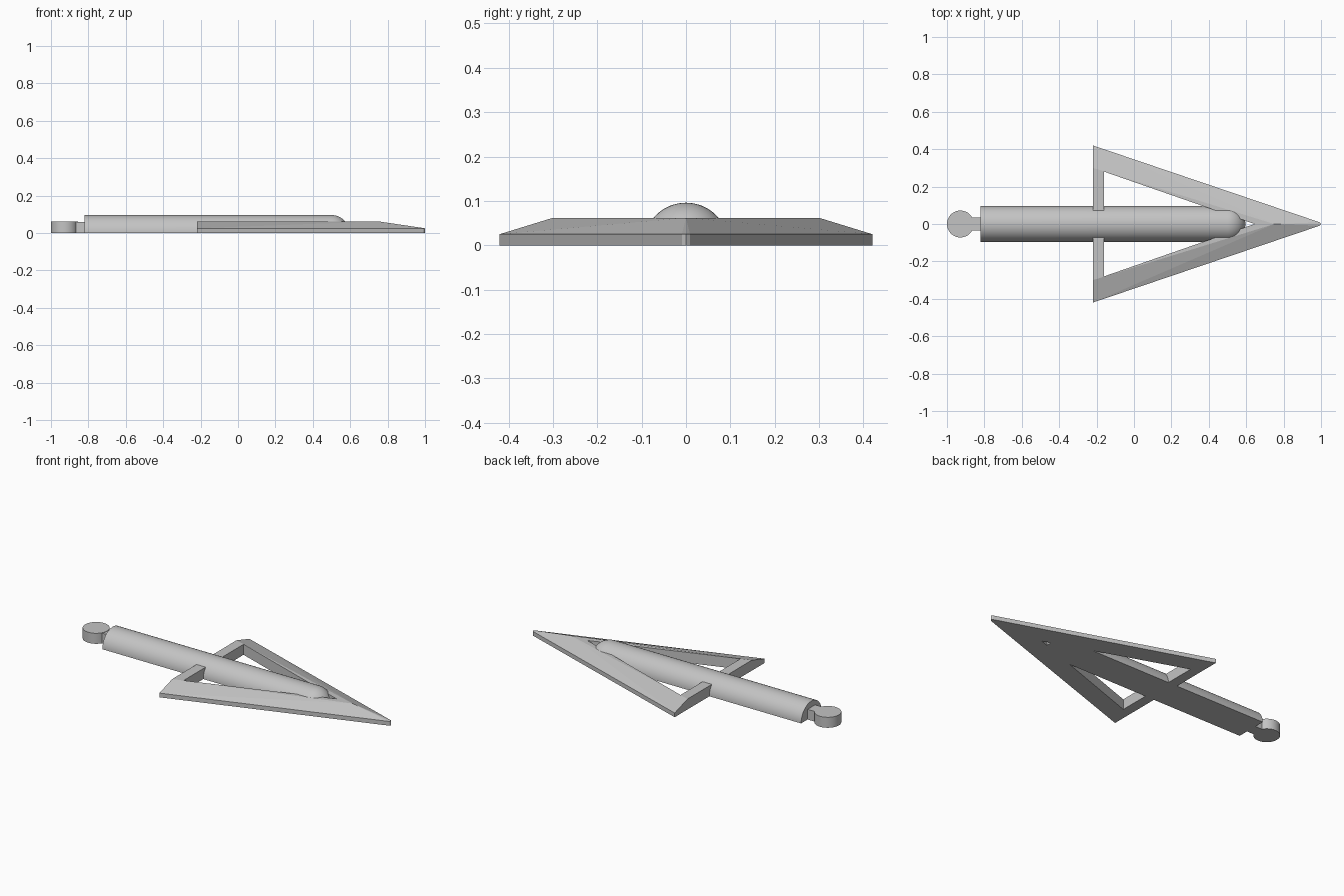
import bpy
import bmesh
from math import cos, sin, pi, radians

if "Cube" in bpy.data.objects:
    bpy.data.objects.remove(bpy.data.objects["Cube"], do_unlink=True)

grey = bpy.data.materials.new("plain grey")
grey.use_nodes = True
colour = (0.55, 0.55, 0.55, 1)
grey.diffuse_color = colour
grey.node_tree.nodes["Principled BSDF"].inputs["Base Color"].default_value = colour

HIGH, LOW = 0.062, 0.025


def finish(name, bm, smooth=False):
    """Turn a bmesh into a named, coloured object."""
    bmesh.ops.recalc_face_normals(bm, faces=bm.faces)
    mesh = bpy.data.meshes.new(name)
    bm.to_mesh(mesh)
    bm.free()
    obj = bpy.data.objects.new(name, mesh)
    bpy.context.collection.objects.link(obj)
    mesh.materials.append(grey)
    if smooth:
        bpy.ops.object.select_all(action="DESELECT")
        obj.select_set(True)
        bpy.context.view_layer.objects.active = obj
        bpy.ops.object.shade_smooth_by_angle(angle=radians(35))
    return obj


# Triangular head: bevelled top surface, mirrored and extruded to the ground
points = {
    "corner": (-0.22, 0.42, LOW), "tip_side": (0.993, 0.009, LOW), "tip": (1, 0, LOW),
    "ridge_back": (-0.22, 0.30, HIGH), "ridge_front": (0.75, 0, HIGH),
    "hole_corner": (-0.16, 0.28, HIGH), "hole_front": (0.645, 0, HIGH),
    "bar_back": (-0.22, 0, HIGH), "bar_front": (-0.16, 0, HIGH),
}
panels = [
    ("corner", "ridge_front", "ridge_back"),
    ("corner", "tip_side", "ridge_front"),
    ("tip_side", "tip", "ridge_front"),
    ("ridge_back", "ridge_front", "hole_front", "hole_corner"),
    ("ridge_back", "hole_corner", "bar_front", "bar_back"),
]
bm = bmesh.new()
for side in (1, -1):
    verts = {k: bm.verts.new((x, side * y, z)) for k, (x, y, z) in points.items()}
    for panel in panels:
        bm.faces.new([verts[k] for k in panel[::side]])
bmesh.ops.remove_doubles(bm, verts=bm.verts, dist=0.0001)
base = bmesh.ops.extrude_face_region(bm, geom=bm.faces[:], use_keep_orig=True)
for item in base["geom"]:
    if isinstance(item, bmesh.types.BMVert):
        item.co.z = 0
finish("triangular_head", bm)

# Shaft: half-round rod with a domed front end and a flat base
RADIUS, STEPS = 0.096, 12
bm = bmesh.new()
path = [(-0.82, 0), (-0.82, RADIUS)]
for i in range(STEPS + 1):
    a = pi / 2 * i / STEPS
    path.append((0.5 + RADIUS * sin(a), RADIUS * cos(a)))
verts = [bm.verts.new((x, y, 0)) for x, y in path]
edges = [bm.edges.new(pair) for pair in zip(verts, verts[1:])]
bmesh.ops.spin(bm, geom=verts + edges, cent=(0, 0, 0), axis=(1, 0, 0),
               angle=pi, steps=32)
bmesh.ops.remove_doubles(bm, verts=bm.verts, dist=0.0001)
bmesh.ops.contextual_create(bm, geom=[e for e in bm.edges if e.is_boundary])
finish("half_round_shaft", bm, smooth=True)

# Neck between the shaft and the end knob
bm = bmesh.new()
bmesh.ops.create_cube(bm, size=1)
for v in bm.verts:
    v.co.x = -0.80 if v.co.x > 0 else -0.90
    v.co.y *= 0.07
    v.co.z = 0.06 if v.co.z > 0 else 0
finish("neck", bm)

# Round end knob
bm = bmesh.new()
bmesh.ops.create_cone(bm, cap_ends=True, segments=48, radius1=0.072,
                      radius2=0.072, depth=HIGH)
bmesh.ops.translate(bm, verts=bm.verts, vec=(-0.928, 0, HIGH / 2))
finish("end_knob", bm, smooth=True)
